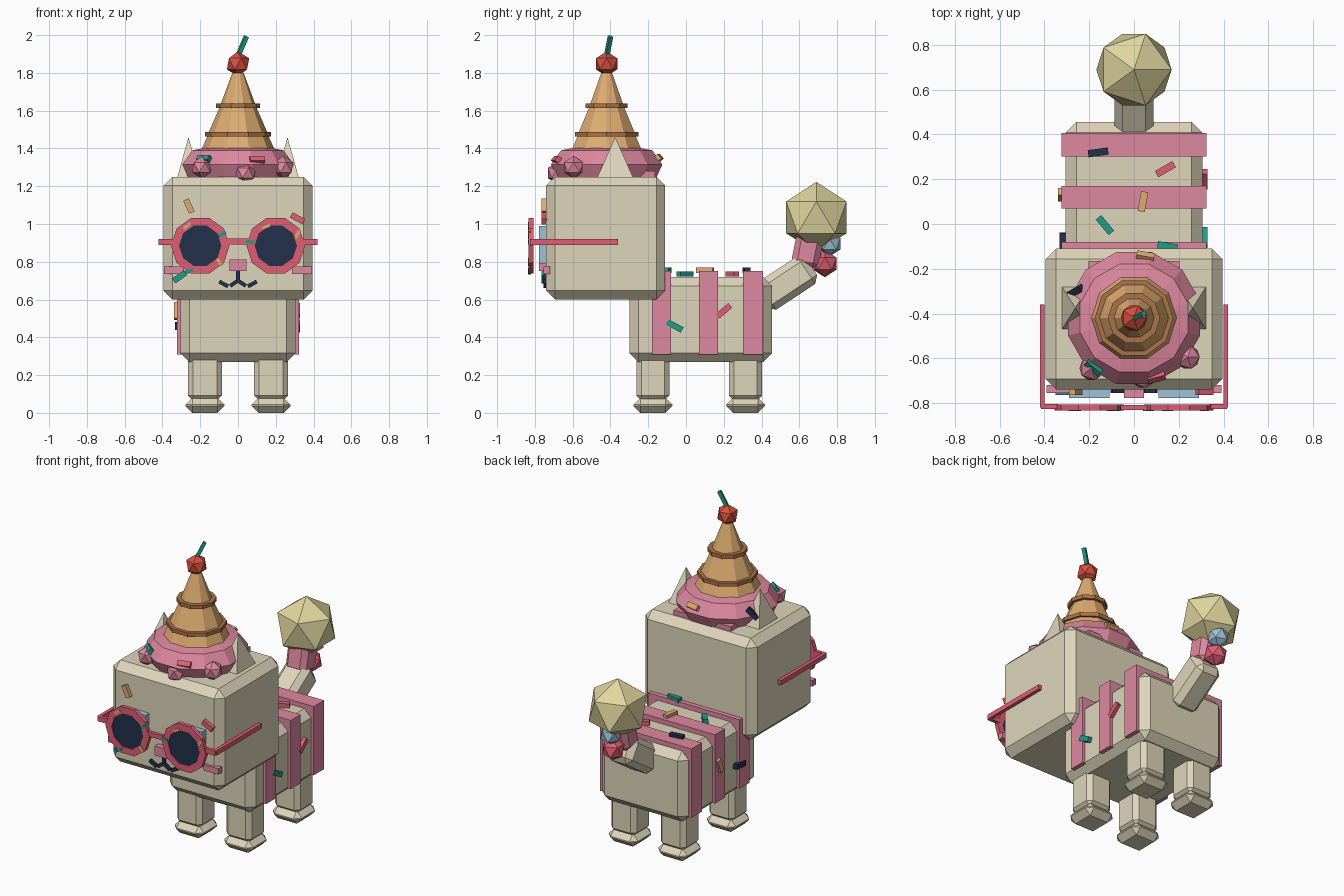
import bpy, bmesh, math
from mathutils import Vector, Euler

if "Cube" in bpy.data.objects:
    bpy.data.objects.remove(bpy.data.objects["Cube"])


def colour(name, r, g, b):
    m = bpy.data.materials.new(name)
    lin = [((c / 255 + 0.055) / 1.055) ** 2.4 for c in (r, g, b)]
    m.diffuse_color = (*lin, 1)
    m.use_nodes = True
    m.node_tree.nodes["Principled BSDF"].inputs["Base Color"].default_value = m.diffuse_color
    return m


CREAM = colour("cream", 222, 213, 186)
PINK = colour("pink", 222, 136, 160)
RED = colour("coral_red", 224, 95, 115)
TEAL = colour("teal", 34, 155, 135)
NAVY = colour("navy", 35, 48, 75)
TAN = colour("wafer_tan", 222, 172, 112)
BROWN = colour("wafer_brown", 172, 114, 72)
CHERRY = colour("cherry_red", 215, 80, 62)
YELLOW = colour("pale_yellow", 224, 214, 158)
BLUE = colour("light_blue", 155, 196, 218)


def finish(name, bm, mat, loc=(0, 0, 0), rot=(0, 0, 0)):
    bmesh.ops.recalc_face_normals(bm, faces=bm.faces)
    me = bpy.data.meshes.new(name)
    bm.to_mesh(me)
    bm.free()
    me.materials.append(mat)
    ob = bpy.data.objects.new(name, me)
    ob.location = loc
    ob.rotation_euler = rot
    bpy.context.collection.objects.link(ob)
    return ob


def box(name, mat, loc, size, bevel=0, rot=(0, 0, 0)):
    bm = bmesh.new()
    bmesh.ops.create_cube(bm, size=1)
    bmesh.ops.scale(bm, vec=size, verts=bm.verts)
    if bevel:
        bmesh.ops.bevel(bm, geom=bm.edges[:], offset=bevel, segments=1,
                        affect='EDGES', profile=0.5)
    return finish(name, bm, mat, loc, rot)


def bar(name, mat, a, b, width, bevel=0):
    # square bar running between two points
    a, b = Vector(a), Vector(b)
    d = b - a
    return box(name, mat, (a + b) / 2, (width, width, d.length), bevel,
               d.to_track_quat('Z', 'Y').to_euler())


def ball(name, mat, loc, r):
    bm = bmesh.new()
    bmesh.ops.create_icosphere(bm, subdivisions=1, radius=r)
    return finish(name, bm, mat, loc)


def lathe(name, mat, loc, profile, n, rot=(0, 0, 0), ring=False):
    # turn (radius, height) points about z; ring closes the profile instead of capping
    bm = bmesh.new()
    rows = []
    for r, z in profile:
        angles = [(i + 0.5) * 2 * math.pi / n for i in range(n)]
        rows.append([bm.verts.new((r * math.sin(t), -r * math.cos(t), z)) for t in angles])
    pairs = list(zip(rows, rows[1:]))
    if ring:
        pairs.append((rows[-1], rows[0]))
    else:
        bm.faces.new(rows[0])
        bm.faces.new(rows[-1])
    for p, q in pairs:
        for i in range(n):
            j = (i + 1) % n
            bm.faces.new((p[i], p[j], q[j], q[i]))
    return finish(name, bm, mat, loc, rot)


# head and body
box("head", CREAM, (0, -0.425, 0.925), (0.79, 0.63, 0.65), 0.047)
box("body", CREAM, (0, 0.078, 0.495), (0.61, 0.755, 0.45), 0.047)
for y, w in ((-0.13, 0.10), (0.12, 0.10), (0.355, 0.105)):
    box("body_stripe", PINK, (0, y, 0.53), (0.648, w, 0.44))

# legs and feet
for x in (-0.175, 0.175):
    for y in (-0.175, 0.315):
        box("leg", CREAM, (x, y, 0.19), (0.18, 0.175, 0.25), 0.027)
        box("foot", CREAM, (x, y, 0.04), (0.205, 0.205, 0.08), 0.036)

# ears
for s in (-1, 1):
    bm = bmesh.new()
    base = [bm.verts.new((x, y, 0)) for x, y in
            ((-0.063, -0.1), (0.063, -0.1), (0.063, 0.1), (-0.063, 0.1))]
    tip = bm.verts.new((0, 0, 0.225))
    bm.faces.new(base)
    for i in range(4):
        bm.faces.new((base[i], base[(i + 1) % 4], tip))
    finish("ear", bm, CREAM, (s * 0.262, -0.375, 1.235))

# tail with scoops and a pompom
bar("tail_base", CREAM, (0, 0.40, 0.60), (0, 0.665, 0.775), 0.175, 0.035)
bar("tail_sleeve", PINK, (0, 0.625, 0.77), (0, 0.665, 0.97), 0.145, 0.03)
ball("tail_scoop_red", RED, (0, 0.735, 0.79), 0.072)
ball("tail_scoop_blue", BLUE, (0, 0.76, 0.895), 0.067)
ball("tail_pompom", YELLOW, (0, 0.69, 1.035), 0.188)

# frosting cap with drips
HY = -0.42
lathe("frosting", PINK, (0, HY, 0),
      [(0.27, 1.24), (0.305, 1.315), (0.25, 1.39), (0.17, 1.405)], 12)
box("frosting_slab", PINK, (0, -0.365, 1.26), (0.405, 0.40, 0.04))
for x, y, z in ((-0.19, -0.645, 1.30), (0.24, -0.595, 1.30), (0.04, -0.68, 1.27)):
    ball("frosting_drip", PINK, (x, y, z), 0.06)

# wafer cone in three tiers with rings
for lo, hi in (((0.20, 1.38), (0.155, 1.48)), ((0.162, 1.47), (0.092, 1.63)),
               ((0.097, 1.62), (0.03, 1.80))):
    lathe("cone_tier", TAN, (0, HY, 0), [lo, hi], 10)
for r, z in ((0.176, 1.476), (0.117, 1.627)):
    lathe("cone_ring", BROWN, (0, HY, z), [(r, -0.012), (r, 0.012)], 10)
ball("cherry", CHERRY, (0, HY, 1.848), 0.066)
bar("cherry_stem", TEAL, (0, HY, 1.89), (0.044, HY + 0.02, 1.992), 0.022)

# eyes, nose, cheeks and mouth
for s in (-1, 1):
    box("eye", BLUE, (s * 0.2, -0.755, 0.89), (0.18, 0.045, 0.20))
    box("cheek", PINK, (s * 0.338, -0.738, 0.755), (0.105, 0.035, 0.038))
    bar("mouth_inner", NAVY, (0, -0.745, 0.70), (s * 0.042, -0.745, 0.672), 0.021)
    bar("mouth_outer", NAVY, (s * 0.052, -0.745, 0.67), (s * 0.10, -0.745, 0.695), 0.021)
box("nose", PINK, (0, -0.755, 0.782), (0.09, 0.045, 0.06))
box("mouth_stem", NAVY, (0, -0.745, 0.725), (0.02, 0.021, 0.065))

# glasses
FRONT = (math.pi / 2, 0, 0)
for s in (-1, 1):
    lathe("glasses_frame", RED, (s * 0.2, -0.82, 0.885),
          [(0.155, -0.013), (0.155, 0.013), (0.112, 0.013), (0.112, -0.013)],
          10, FRONT, True)
    lathe("glasses_lens", NAVY, (s * 0.2, -0.82, 0.885),
          [(0.117, -0.007), (0.117, 0.007)], 10, FRONT)
    box("glasses_hinge", RED, (s * 0.378, -0.815, 0.905), (0.075, 0.022, 0.03))
    box("glasses_arm", RED, (s * 0.41, -0.59, 0.905), (0.022, 0.46, 0.03))
box("glasses_bridge", RED, (0, -0.82, 0.907), (0.12, 0.022, 0.03))


def sprinkle(mat, loc, rot, length=0.09):
    box("sprinkle", mat, loc, (length, 0.032, 0.028), 0, [math.radians(a) for a in rot])


# sprinkles on the back: x, y, z, turn
for mat, x, y, z, a in ((NAVY, -0.16, 0.32, 0.755, 8), (RED, 0.14, 0.245, 0.735, 30),
                        (TAN, 0.04, 0.10, 0.755, 80), (TEAL, -0.13, -0.005, 0.735, -50),
                        (TEAL, 0.15, -0.10, 0.755, -10)):
    sprinkle(mat, (x, y, z), (0, 0, a))

# sprinkles on the flanks: x, y, z, tilt
for mat, x, y, z, a in ((TEAL, 0.315, -0.06, 0.46, -28), (RED, 0.315, 0.2, 0.54, 40),
                        (TAN, -0.325, 0.13, 0.54, 70), (NAVY, -0.32, -0.085, 0.46, 5)):
    e = Euler((math.radians(90), math.radians(-a), math.radians(90)))
    bm_rot = [math.degrees(v) for v in
              (e.to_matrix() @ Euler((0, 0, 0)).to_matrix()).to_euler()]
    sprinkle(mat, (x, y, z), bm_rot)

# sprinkles on the face: x, z, tilt
for mat, x, z, a in ((TAN, -0.26, 1.095, -65), (RED, 0.315, 1.03, -28),
                     (TEAL, -0.31, 0.72, 35)):
    sprinkle(mat, (x, -0.75, z), (90, -a, 0), 0.075)

# tiny sprinkles on the glasses frames
for mat, x, z, a in ((TEAL, -0.085, 0.945, 35), (TEAL, 0.065, 0.905, -10),
                     (TEAL, -0.26, 0.75, 20), (TAN, -0.27, 0.99, 40),
                     (TAN, -0.10, 0.80, -55), (TAN, 0.15, 0.985, 25),
                     (TAN, 0.315, 0.945, 60)):
    box("frame_sprinkle", mat, (x, -0.828, z), (0.045, 0.016, 0.018), 0,
        (0, math.radians(-a), 0))

# sprinkles on the frosting
for mat, loc, rot in ((TEAL, (-0.18, -0.64, 1.345), (50, 0, -40)),
                      (RED, (0.10, -0.685, 1.34), (50, 0, 15)),
                      (TAN, (0.05, -0.145, 1.35), (-50, 0, -10)),
                      (NAVY, (-0.26, -0.30, 1.33), (0, -45, 30))):
    sprinkle(mat, loc, rot, 0.08)
